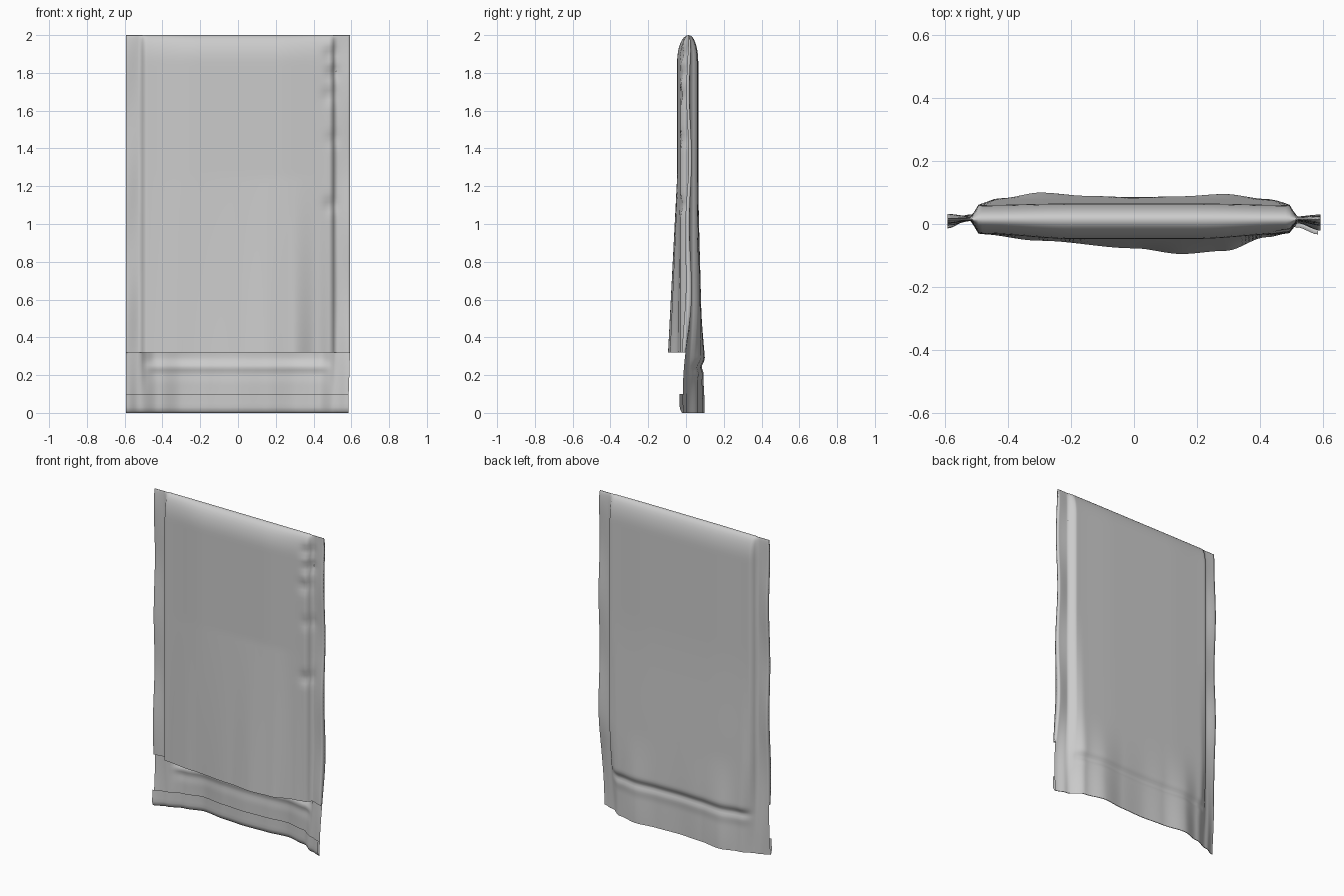
import bpy, bmesh, math
from math import exp, sin, sqrt

if "Cube" in bpy.data.objects:
    bpy.data.objects.remove(bpy.data.objects["Cube"])

# Cross-sections as (x, y) points, blended along the height
FRONT_TOP = [(-.592, .008), (-.52, .012), (-.49, -.03), (-.2, -.047), (.2, -.047),
             (.49, -.03), (.52, .012), (.592, .008)]
FRONT_LOW = [(-.592, -.002), (-.52, .01), (-.49, -.032), (-.3, -.053), (0, -.077), (.15, -.095),
             (.29, -.085), (.42, -.042), (.49, -.03), (.52, .003), (.592, -.015)]
BACK_TOP = [(-.592, .026), (-.52, .023), (-.49, .06), (-.2, .065), (.2, .065),
            (.49, .06), (.52, .023), (.592, .024)]
BACK_LOW = [(-.592, .0), (-.52, .03), (-.42, .067), (-.3, .099), (-.15, .078), (0, .069),
            (.15, .075), (.29, .09), (.42, .062), (.52, .005), (.592, -.022)]
DENTS = [(.49, 1.9, .018), (.5, 1.8, .018), (.48, 1.68, .012), (.5, 1.45, .01), (.49, 1.1, .014)]


def interp(pts, x):
    for (x0, y0), (x1, y1) in zip(pts, pts[1:]):
        if x <= x1 + 1e-9:
            t = (x - x0) / (x1 - x0)
            return y0 + (y1 - y0) * t * t * (3 - 2 * t)
    return pts[-1][1]


def ramp(a, b, z):
    t = min(1, max(0, (z - a) / (b - a)))
    return t * t * (3 - 2 * t)


def close_top(y, z):
    t = max(0, (z - 1.86) / .14)
    return .014 + (y - .014) * sqrt(max(0, 1 - t * t))


def wobble(x, z):
    side = ramp(.5, .59, abs(x))
    return side * .006 * sin(9 * z + (2 if x > 0 else 0))


def front(x, z):
    k = min(1, max(0, (1.25 - z) / .93))
    y = interp(FRONT_TOP, x) * (1 - k) + interp(FRONT_LOW, x) * k
    y += sum(d * exp(-((x - a) / .035) ** 2 - ((z - b) / .035) ** 2) for a, b, d in DENTS)
    return close_top(y + wobble(x, z), z)


def back(x, z):
    k = ramp(.6, 0, z)
    body = 1 - ramp(.44, .51, abs(x))
    y = interp(BACK_TOP, x) * (1 - k) + interp(BACK_LOW, x) * k
    y += body * .018 * ramp(1.3, .32, z) * ramp(.15, .3, z)        # slack above the crease
    y -= body * .015 * exp(-((z - .245) / .025) ** 2)              # crease at the mouth
    return close_top(y + wobble(x, z), z)


def strip(x, z):
    return back(x, z) - .004 - .012 * sin(min(1, z / .03) * math.pi / 2)


def make_sheet(name, rows, seal=0):
    """Skin rows of (function, z); seal joins the side edges of mirrored rows."""
    bm = bmesh.new()
    grid = []
    for f, z in rows:
        taper = .008 * ramp(.32, 0, z)
        grid.append([bm.verts.new((x - taper * ramp(.4, .59, x), f(x, z), z)) for x in XS])
    for a, b in zip(grid, grid[1:]):
        for i in range(len(XS) - 1):
            bm.faces.new((a[i], a[i + 1], b[i + 1], b[i]))
    last = 2 * seal
    for i in range(seal - 1):
        for c in (0, -1):
            q = [grid[i][c], grid[i + 1][c], grid[last - i - 1][c], grid[last - i][c]]
            bm.faces.new(q if c == 0 else q[::-1])
    me = bpy.data.meshes.new(name)
    bm.to_mesh(me)
    bm.free()
    ob = bpy.data.objects.new(name, me)
    bpy.context.collection.objects.link(ob)
    for p in me.polygons:
        p.use_smooth = True
    return ob


XS = [-.592 + i * 1.184 / 96 for i in range(97)]

# Pouch: front panel up, over the rounded fold, and down the longer back panel
zs = [.32 + i * 1.54 / 60 for i in range(61)]
zs += [1.86 + .14 * sin(i * math.pi / 16) for i in range(1, 8)]
lower = [.32 - .32 * i / 24 for i in range(1, 25)]
rows = [(front, z) for z in zs] + [(front, 2.0)]
rows += [(back, z) for z in reversed(zs)] + [(back, z) for z in lower]
make_sheet("pouch", rows, seal=len(zs))

# Narrow strip folded up against the inside of the flap
make_sheet("folded_strip", [(back, 0)] + [(strip, z) for z in (0, .01, .02, .03, .05, .075, .1)])
